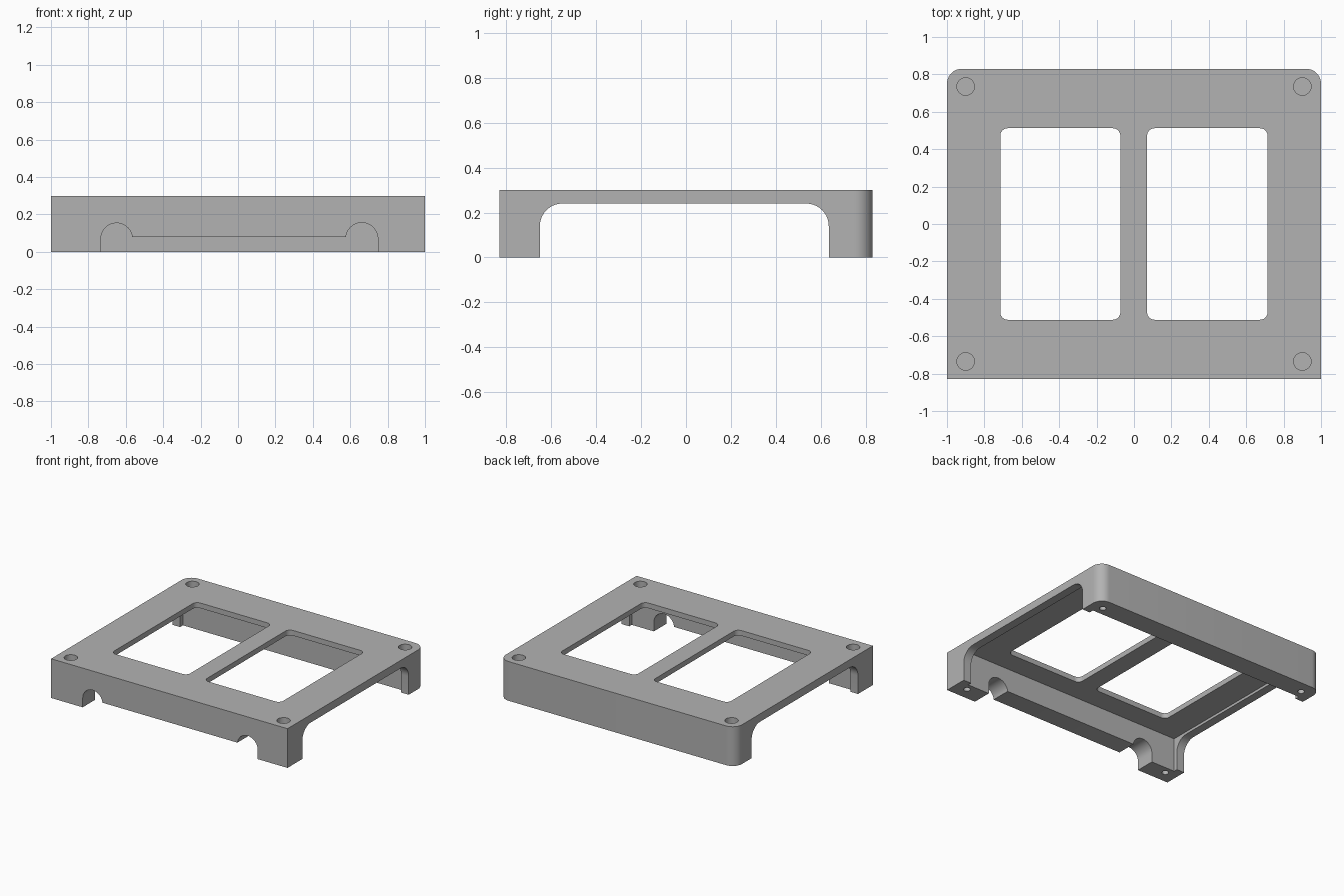
import bpy, bmesh, math
from mathutils import Vector

if "Cube" in bpy.data.objects:
    bpy.data.objects.remove(bpy.data.objects["Cube"])

grey = bpy.data.materials.new("light_grey")
grey.diffuse_color = (0.45, 0.45, 0.45, 1)
grey.use_nodes = True
grey.node_tree.nodes["Principled BSDF"].inputs["Base Color"].default_value = grey.diffuse_color


def prism(name, pts, axis, lo, hi):
    """Extrude a closed 2D profile along an axis from lo to hi."""
    place = {'X': lambda u, v, w: (w, u, v),
             'Y': lambda u, v, w: (u, w, v),
             'Z': lambda u, v, w: (u, v, w)}[axis]
    bm = bmesh.new()
    face = bm.faces.new([bm.verts.new(place(u, v, lo)) for u, v in pts])
    ext = bmesh.ops.extrude_face_region(bm, geom=[face])['geom']
    step = Vector(place(0, 0, hi - lo))
    bmesh.ops.translate(bm, vec=step, verts=[g for g in ext if isinstance(g, bmesh.types.BMVert)])
    bmesh.ops.recalc_face_normals(bm, faces=bm.faces)
    mesh = bpy.data.meshes.new(name)
    bm.to_mesh(mesh)
    bm.free()
    ob = bpy.data.objects.new(name, mesh)
    mesh.materials.append(grey)
    bpy.context.collection.objects.link(ob)
    return ob


def arc(cx, cy, r, a0, a1, n=10):
    return [(cx + r * math.cos(math.radians(a0 + (a1 - a0) * i / n)),
             cy + r * math.sin(math.radians(a0 + (a1 - a0) * i / n))) for i in range(n + 1)]


def rounded(x0, x1, y0, y1, r_low, r_high):
    """Rectangle with separate corner radii for the low and high edge."""
    pts = []
    for cx, cy, r, a in ((x0, y0, r_low, 180), (x1, y0, r_low, 270),
                         (x1, y1, r_high, 0), (x0, y1, r_high, 90)):
        sx, sy = (1 if cx == x0 else -1), (1 if cy == y0 else -1)
        pts += arc(cx + sx * r, cy + sy * r, r, a, a + 90) if r else [(cx, cy)]
    return pts


def circle(x, y, r):
    return arc(x, y, r, 0, 345, 23)


# Solid block with rounded back corners
frame = prism("stand_frame", rounded(-1, 1, -0.83, 0.83, 0, 0.08), 'Z', 0, 0.3)

cutters = [
    # Arched opening along the full width
    prism("arch_cutter", rounded(-0.65, 0.635, -0.2, 0.24, 0, 0.1), 'X', -1.2, 1.2),
    # Shallow inner pocket leaving thin ribs at both ends
    prism("pocket_cutter", rounded(-0.935, 0.935, -0.68, 0.67, 0, 0), 'Z', -0.2, 0.26),
    # Two cable notches and the raised lower edge between them
    prism("notch_cutter",
          [(-0.733, -0.1)] + arc(-0.649, 0.07, 0.084, 180, 7, 18)
          + [(-0.565, 0.08), (0.575, 0.08)] + arc(0.662, 0.07, 0.086, 173, 0, 18)
          + [(0.748, -0.1)], 'Y', -1.0, -0.5),
]
# Two windows in the top plate
for x0, x1 in ((-0.715, -0.073), (0.07, 0.714)):
    cutters.append(prism("window_cutter", rounded(x0, x1, -0.512, 0.512, 0.04, 0.04), 'Z', 0.1, 0.5))
# Corner recesses above and small screw holes under the feet
for x in (-0.9, 0.9):
    for y in (-0.735, 0.735):
        cutters.append(prism("recess_cutter", circle(x, y, 0.047), 'Z', 0.24, 0.5))
        cutters.append(prism("screw_cutter", circle(x, y, 0.024), 'Z', -0.1, 0.1))

bpy.context.view_layer.objects.active = frame
for c in cutters:
    m = frame.modifiers.new("cut", 'BOOLEAN')
    m.operation = 'DIFFERENCE'
    m.solver = 'EXACT'
    m.object = c
    bpy.ops.object.modifier_apply(modifier=m.name)
    bpy.data.objects.remove(c, do_unlink=True)

# Smooth the curved walls, keep the edges sharp
bpy.ops.object.select_all(action='DESELECT')
frame.select_set(True)
bpy.ops.object.shade_smooth_by_angle(angle=math.radians(30))
